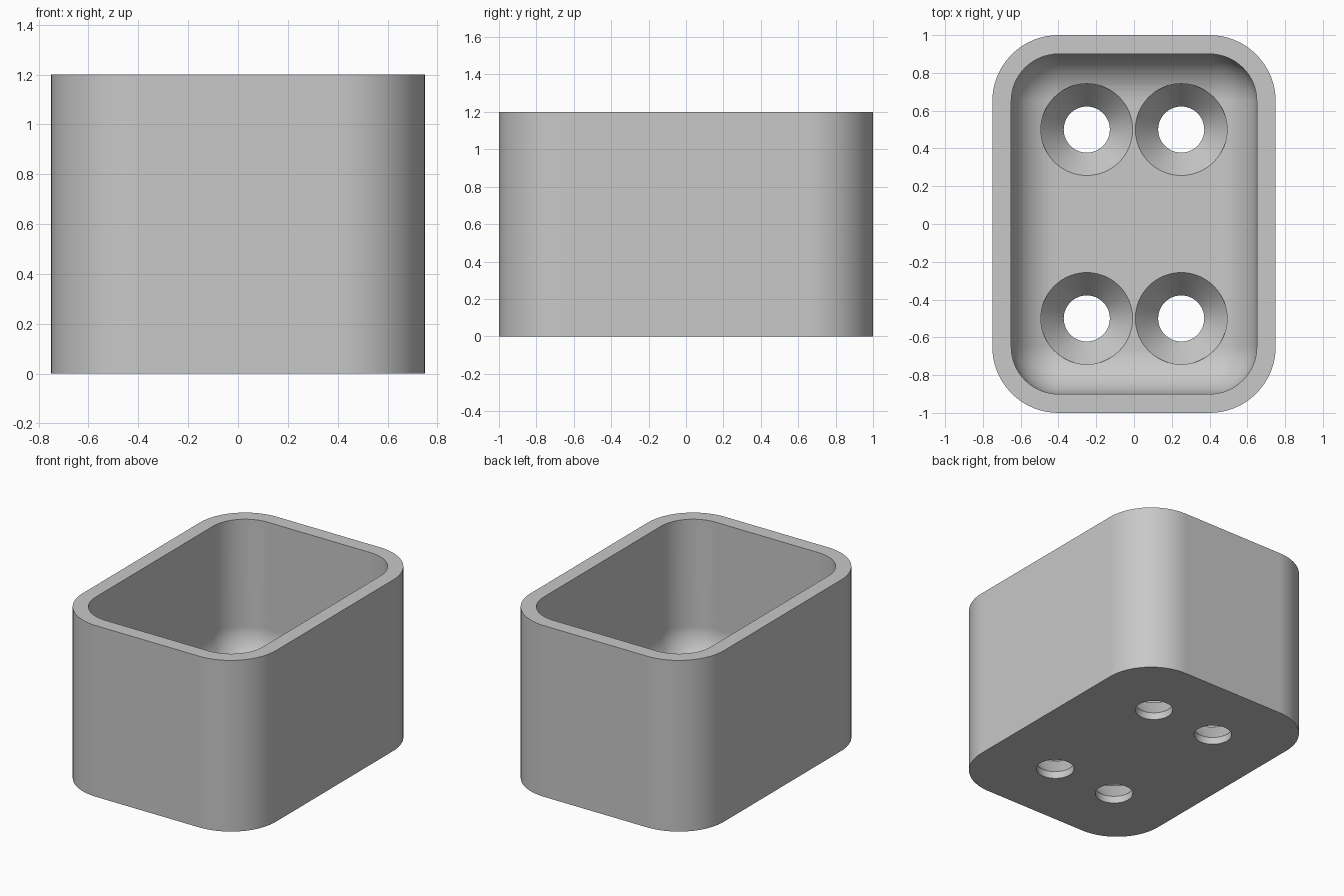
import bpy, bmesh
from math import sin, cos, pi

if "Cube" in bpy.data.objects:
    bpy.data.objects.remove(bpy.data.objects["Cube"], do_unlink=True)

HALF_X, HALF_Y, HEIGHT = 0.75, 1.0, 1.2
WALL, FLOOR, CORNER, FILLET = 0.1, 0.2, 0.35, 0.25
CORNER_STEPS, FILLET_STEPS = 16, 14

grey = bpy.data.materials.new("light_grey")
grey.use_nodes = True
grey.diffuse_color = (0.58, 0.58, 0.58, 1)
grey.node_tree.nodes["Principled BSDF"].inputs["Base Color"].default_value = grey.diffuse_color


def rounded_ring(bm, inset, z):
    """Rounded rectangle, offset inward from the outer outline."""
    r = max(CORNER - inset, 0)
    cx, cy = HALF_X - inset - r, HALF_Y - inset - r
    ring = []
    for quarter, (sx, sy) in enumerate(((1, 1), (-1, 1), (-1, -1), (1, -1))):
        for i in range(CORNER_STEPS + 1):
            a = (quarter + i / CORNER_STEPS) * pi / 2
            ring.append(bm.verts.new((sx * cx + r * cos(a), sy * cy + r * sin(a), z)))
    return ring


def loft(bm, rings):
    """Join successive closed rings and cap both ends."""
    for a, b in zip(rings, rings[1:]):
        n = len(a)
        for i in range(n):
            j = (i + 1) % n
            bm.faces.new((a[i], a[j], b[j], b[i]))
    bm.faces.new(rings[0][::-1])
    bm.faces.new(rings[-1])


def make_object(name, bm):
    bmesh.ops.remove_doubles(bm, verts=bm.verts, dist=0.0001)
    bmesh.ops.recalc_face_normals(bm, faces=bm.faces)
    mesh = bpy.data.meshes.new(name)
    bm.to_mesh(mesh)
    bm.free()
    mesh.materials.append(grey)
    obj = bpy.data.objects.new(name, mesh)
    bpy.context.collection.objects.link(obj)
    return obj


# Open box: outer wall, rim, inner wall, then a rounded transition to the floor
bm = bmesh.new()
profile = [(0, 0), (0, HEIGHT), (WALL, HEIGHT)]
for i in range(FILLET_STEPS + 1):
    a = i / FILLET_STEPS * pi / 2
    profile.append((WALL + FILLET * (1 - cos(a)), FLOOR + FILLET * (1 - sin(a))))
loft(bm, [rounded_ring(bm, inset, z) for inset, z in profile])
box = make_object("open_box", bm)

# Countersunk screw holes: straight bore, cone, clearance above
bm = bmesh.new()
SIDES = 64
for x in (-0.25, 0.25):
    for y in (-0.5, 0.5):
        rings = []
        for r, z in ((0.122, -0.1), (0.122, 0.05), (0.243, FLOOR), (0.243, 0.4)):
            rings.append([bm.verts.new((x + r * cos(2 * pi * i / SIDES),
                                        y + r * sin(2 * pi * i / SIDES), z))
                          for i in range(SIDES)])
        loft(bm, rings)
cutter = make_object("screw_hole_cutter", bm)
cutter.hide_render = True

cut = box.modifiers.new("screw_holes", "BOOLEAN")
cut.operation = "DIFFERENCE"
cut.solver = "EXACT"
cut.object = cutter

# Bake the cut, then drop the helper
bpy.ops.object.select_all(action="DESELECT")
box.select_set(True)
bpy.context.view_layer.objects.active = box
bpy.ops.object.modifier_apply(modifier=cut.name)
bpy.data.objects.remove(cutter, do_unlink=True)

# Smooth rounded surfaces, crisp rims
bpy.ops.object.shade_smooth_by_angle(angle=pi / 6)
weighted = box.modifiers.new("weighted_normals", "WEIGHTED_NORMAL")
weighted.keep_sharp = True
